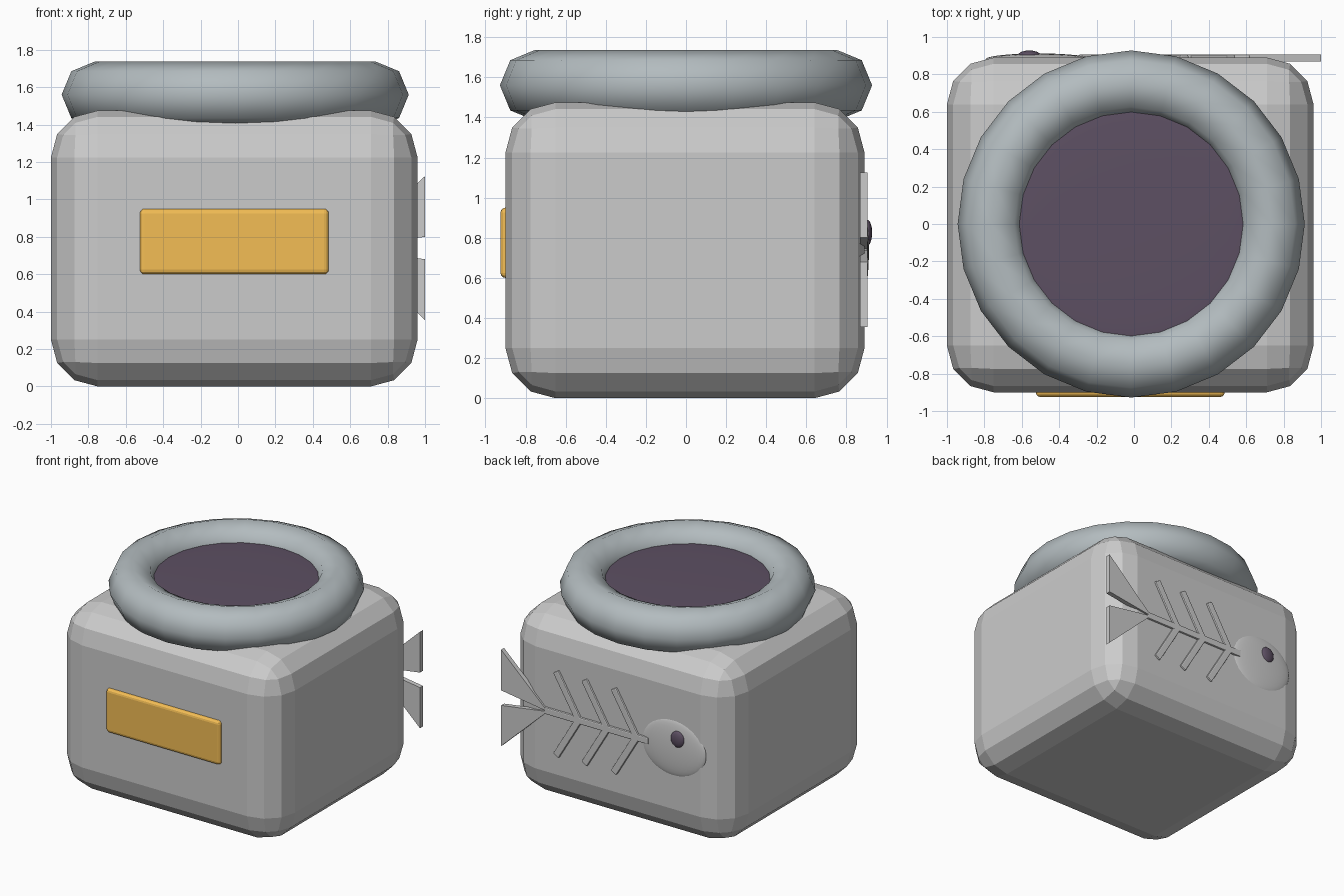
import bpy, bmesh
from math import atan2, hypot
from mathutils import Matrix

if "Cube" in bpy.data.objects:
    bpy.data.objects.remove(bpy.data.objects["Cube"])

CX = -0.02      # centre of the box; the tail fins overhang on +x
SPINE_Z = 0.74


def material(name, rgb):
    m = bpy.data.materials.new(name)
    m.diffuse_color = (*rgb, 1)
    m.use_nodes = True
    m.node_tree.nodes["Principled BSDF"].inputs["Base Color"].default_value = m.diffuse_color
    return m


orange = material("orange", (0.9, 0.51, 0.09))
purple = material("dark_purple", (0.11, 0.08, 0.125))
steel = material("cool_grey", (0.45, 0.5, 0.52))


def finish(bm, name, mat=None):
    bmesh.ops.recalc_face_normals(bm, faces=bm.faces[:])
    me = bpy.data.meshes.new(name)
    bm.to_mesh(me)
    bm.free()
    ob = bpy.data.objects.new(name, me)
    bpy.context.collection.objects.link(ob)
    if mat:
        me.materials.append(mat)
    return ob


def box(name, loc, size, bevel, segs, mat=None, tilt=0):
    """Bevelled box, tilted about the y axis."""
    bm = bmesh.new()
    bmesh.ops.create_cube(bm, size=1)
    bmesh.ops.scale(bm, vec=size, verts=bm.verts[:])
    bmesh.ops.bevel(bm, geom=bm.edges[:], offset=bevel, segments=segs,
                    profile=0.5, affect='EDGES', clamp_overlap=True)
    bm.transform(Matrix.Translation(loc) @ Matrix.Rotation(tilt, 4, 'Y'))
    return finish(bm, name, mat)


def ellipsoid(name, loc, radii, mat=None, segs=32):
    bm = bmesh.new()
    bmesh.ops.create_uvsphere(bm, u_segments=segs, v_segments=16, radius=1)
    bm.transform(Matrix.Translation(loc) @ Matrix.Diagonal((*radii, 1)))
    ob = finish(bm, name, mat)
    ob.data.shade_smooth()
    return ob


def bar(name, a, b, width):
    """Flat bone on the back wall between two (x, z) points."""
    dx, dz = b[0] - a[0], b[1] - a[1]
    return box(name, ((a[0] + b[0]) / 2, 0.887, (a[1] + b[1]) / 2),
               (hypot(dx, dz), 0.036, width), 0.008, 2, tilt=-atan2(dz, dx))


# chunky faceted body
box("body", (CX, -0.005, 0.7375), (1.96, 1.79, 1.475), 0.25, 3)

# rounded rim
bpy.ops.mesh.primitive_torus_add(location=(CX + 0.005, 0, 1.56), major_segments=24,
                                 minor_segments=8, major_radius=0.751, minor_radius=0.177)
rim = bpy.context.object
rim.name = "rim"
rim.data.materials.append(steel)
rim.data.shade_smooth()

# nearly flat filling inside the rim
ellipsoid("filling", (CX + 0.005, 0, 1.615), (0.63, 0.63, 0.015), purple)

# front name plate
box("front_plate", (CX, -0.895, 0.775), (1.01, 0.06, 0.35), 0.025, 3, orange)

# fish skeleton on the back: head, eye, spine, ribs
ellipsoid("fish_head", (-0.51, 0.88, SPINE_Z), (0.285, 0.032, 0.23))
ellipsoid("fish_eye", (-0.56, 0.903, 0.825), (0.06, 0.025, 0.065), purple, 16)
bar("fish_spine", (-0.3, SPINE_Z), (0.62, SPINE_Z), 0.055)
for i, x in enumerate((-0.19, 0.07, 0.32)):
    for side, s in (("upper", 1), ("lower", -1)):
        bar(f"fish_rib_{side}_{i + 1}", (x, SPINE_Z),
            (x + 0.2, SPINE_Z + s * 0.335), 0.055)

# triangular tail fins
for side, s in (("upper", 1), ("lower", -1)):
    bm = bmesh.new()
    outline = [(0.59, 0), (1.0, 0.06), (1.0, 0.385)]
    vs = [bm.verts.new((x, 0.868, SPINE_Z + s * z)) for x, z in outline]
    ext = bmesh.ops.extrude_face_region(bm, geom=[bm.faces.new(vs)])
    bmesh.ops.translate(bm, vec=(0, 0.037, 0),
                        verts=[g for g in ext["geom"] if isinstance(g, bmesh.types.BMVert)])
    if len(bm.faces) == 4:  # restore the inner cap if the extrusion dropped it
        bm.faces.new(vs)
    finish(bm, f"tail_fin_{side}")
